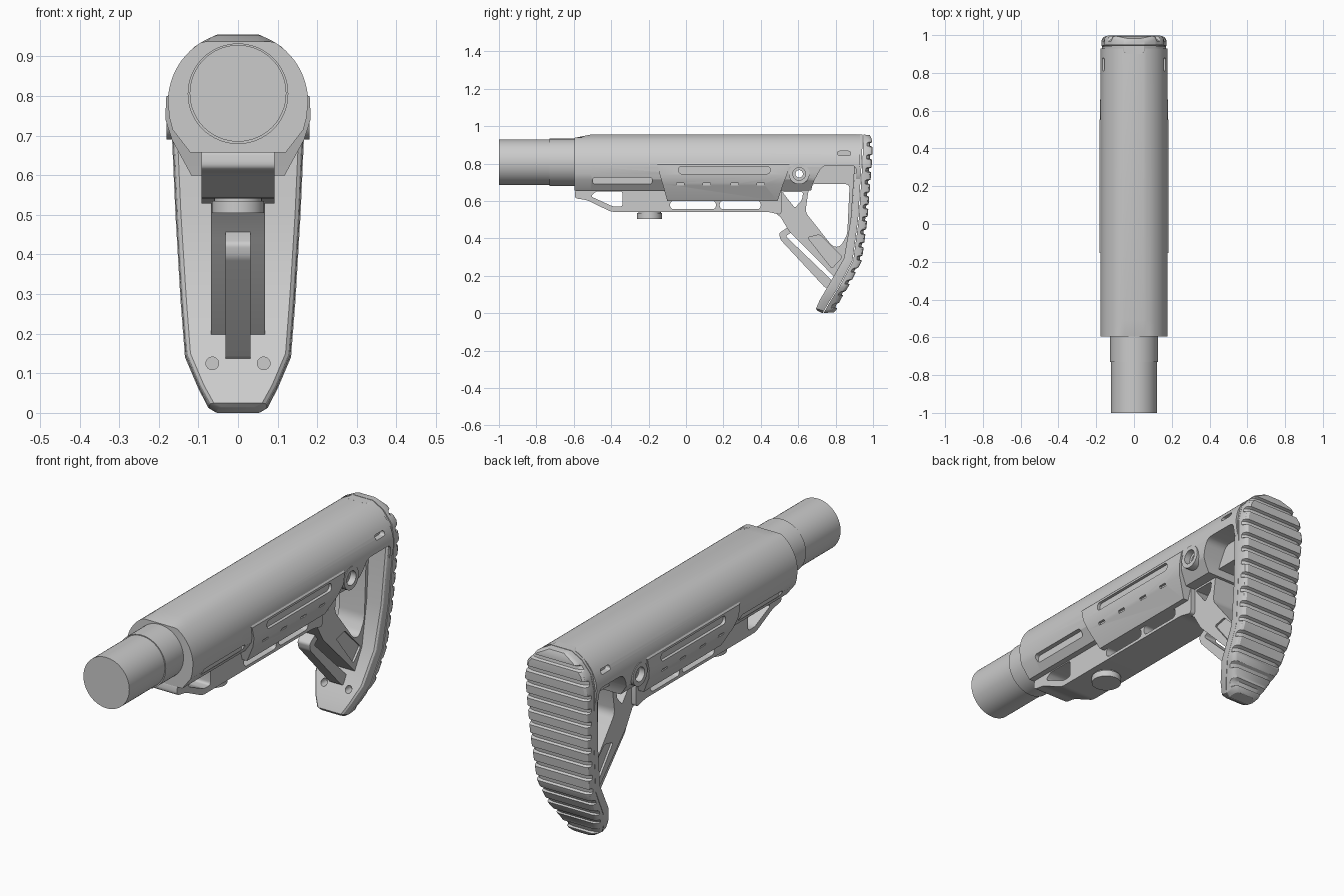
import bpy, bmesh, math
from mathutils import Vector

if "Cube" in bpy.data.objects:
    bpy.data.objects.remove(bpy.data.objects["Cube"])


def make(name, bm):
    bmesh.ops.recalc_face_normals(bm, faces=bm.faces)
    me = bpy.data.meshes.new(name)
    bm.to_mesh(me)
    bm.free()
    ob = bpy.data.objects.new(name, me)
    bpy.context.collection.objects.link(ob)
    return ob


def loft(name, rows):
    """Skin closed sections of equal point count and cap both ends."""
    bm = bmesh.new()
    vs = [[bm.verts.new(p) for p in r] for r in rows]
    n = len(rows[0])
    for a, b in zip(vs, vs[1:]):
        for i in range(n):
            j = (i + 1) % n
            bm.faces.new((a[i], a[j], b[j], b[i]))
    bm.faces.new(vs[0])
    bm.faces.new(vs[-1])
    return make(name, bm)


def prism(name, yz, x0, x1):
    return loft(name, [[(x, y, z) for y, z in yz] for x in (x0, x1)])


def rod(name, axis, r, a, b, c, n=48):
    """Cylinder along an axis between a and b; c is the centre on the other two axes."""
    rows = []
    for t in (a, b):
        row = []
        for i in range(n):
            k = 2 * math.pi * i / n
            p = [c[0] + r * math.cos(k), c[1] + r * math.sin(k)]
            p.insert("xyz".index(axis), t)
            row.append(p)
        rows.append(row)
    return loft(name, rows)


def rounded(pts, r, n=5):
    """Round polygon corners with short curves."""
    out = []
    for i, p in enumerate(pts):
        p, a, b = Vector(p), Vector(pts[i - 1]), Vector(pts[(i + 1) % len(pts)])
        s = p + (a - p).normalized() * min(r, (a - p).length * .49)
        e = p + (b - p).normalized() * min(r, (b - p).length * .49)
        for k in range(n + 1):
            t = k / n
            out.append(tuple(s * (1 - t) ** 2 + p * 2 * t * (1 - t) + e * t * t))
    return out


def slot(y0, y1, z0, z1):
    return rounded([(y0, z0), (y1, z0), (y1, z1), (y0, z1)], (z1 - z0) * .49)


def cut(target, cutters):
    for c in cutters:
        m = target.modifiers.new("cut", 'BOOLEAN')
        m.operation, m.solver, m.object = 'DIFFERENCE', 'EXACT', c
    dg = bpy.context.evaluated_depsgraph_get()
    me = bpy.data.meshes.new_from_object(target.evaluated_get(dg))
    target.modifiers.clear()
    target.data = me
    for c in cutters:
        bpy.data.objects.remove(c)


def side_cuts(yz, x0, x1=.3):
    return [prism("cutter", yz, s * x0, s * x1) for s in (-1, 1)]


def sling_hole():
    return ([rod("cutter", 'x', .02, -.3, .3, (.605, .745), 24)]
            + [rod("cutter", 'x', .034, s * .15, s * .3, (.605, .745), 32) for s in (-1, 1)])


# Buffer tube
rod("tube_front", 'y', .122, -1, -.72, (0, .807), 64)
rod("tube_collar", 'y', .127, -.73, -.45, (0, .806), 64)


# Main body shell
def body_section(y, top):
    a0 = math.acos(.05 / .177)
    half = [(.177 * math.cos(a0 * (1 - i / 14)), .785 + .177 * math.sin(a0 * (1 - i / 14))) for i in range(15)]
    half += [(.173, .745), (.165, .715), (.12, .657)]
    pts = half + [(-x, z) for x, z in reversed(half)]
    return [(x, y, min(z, top)) for x, z in pts]


body = loft("body", [body_section(-.595, .938), body_section(-.51, .955), body_section(.93, .955)])
rear = rounded([(.655, .6), (.68, .7), (.73, .79), (.91, .79), (.91, .6)], .03)
cut(body, [prism("cutter", rear, -.3, .3)]
    + side_cuts(slot(-.5, -.18, .69, .725), .146)
    + side_cuts(slot(-.04, .45, .745, .785), .168)
    + side_cuts(slot(.81, .88, .843, .866), .14) + sling_hole())

# Raised side skirt with groove and small ticks
skirt = loft("side_skirt", [[(-x, y0, z), (x, y0, z), (x, y1, z), (-x, y1, z)] for x, y0, y1, z in (
    (.174, -.155, .555, .805), (.182, -.152, .552, .795), (.183, -.14, .54, .74),
    (.167, -.125, .52, .69), (.118, -.1, .49, .6))])
ticks = []
for y in (-.03, .11, .26, .4):
    ticks += side_cuts([(y - .02, .683), (y + .02, .683), (y + .02, .695), (y - .02, .695)], .157)
cut(skirt, side_cuts(slot(-.04, .45, .745, .785), .168) + ticks)

# Lower rail with windows
rail = prism("lower_rail", rounded([(-.59, .67), (-.597, .615), (-.53, .605), (-.4, .542),
                                    (.44, .542), (.51, .525), (.51, .67)], .02), -.092, .092)
guard = rounded([(-.51, .625), (-.48, .652), (-.34, .652), (-.34, .57), (-.39, .57)], .015)
cut(rail, [prism("cutter", p, -.3, .3) for p in
           (guard, slot(-.085, .16, .556, .601), slot(.18, .4, .556, .601))])

# Adjustment knob
rod("knob_stem", 'z', .06, .53, .62, (0, -.195))
rod("knob_cap", 'z', .066, .505, .535, (0, -.195))

# Rear frame and diagonal strut
frame = prism("rear_frame", [(.42, .68), (.42, .545), (.47, .54), (.505, .515), (.55, .44), (.8, .187),
                             (.87, .3), (.905, .5), (.925, .82), (.56, .82)], -.068, .068)
window = rounded([(.66, .69), (.638, .54), (.785, .355), (.825, .355), (.862, .42), (.875, .69)], .025)
small = rounded([(.515, .648), (.627, .648), (.62, .605), (.582, .563)], .012)
panel = rounded([(.65, .405), (.715, .42), (.835, .3), (.78, .24)], .012)
cut(frame, [prism("cutter", p, -.3, .3) for p in (window, small)]
    + side_cuts(panel, .058) + sling_hole())

# Thin bar in front of the strut
prism("strut_bar", rounded([(.56, .47), (.497, .428), (.505, .393), (.745, .135), (.79, .15), (.775, .18),
                            (.533, .412), (.575, .44)], .012), -.032, .032)

# Sling sockets
for s, side in ((-1, "left"), (1, "right")):
    boss = rod("sling_socket_" + side, 'x', .055, s * .06, s * .18, (.605, .745))
    cut(boss, sling_hole())

# Butt plate and pad share one path: t, plate front yz, seam yz, pad back yz, half width
KEYS = [
    (0, .9, .955, .945, .955, .983, .953, .055), (.03, .9, .925, .944, .925, .995, .925, .11),
    (.09, .9, .87, .942, .87, .997, .87, .155), (.17, .9, .79, .938, .79, .993, .79, .171),
    (.48, .88, .5, .92, .5, .97, .5, .158), (.7, .845, .295, .89, .28, .94, .28, .145),
    (.85, .762, .15, .815, .14, .87, .145, .134), (.94, .715, .07, .765, .06, .825, .07, .1),
    (.985, .695, .025, .737, .012, .805, .02, .075), (1, .7, .015, .73, .0, .79, .005, .055)]


def path(t):
    for a, b in zip(KEYS, KEYS[1:]):
        if t <= b[0]:
            k = (t - a[0]) / (b[0] - a[0])
            return [p + (q - p) * k for p, q in zip(a, b)]
    return list(KEYS[-1])


def section(a, b, w, c, depth=0.0):
    """Cross-section from yz point a to yz point b with a chamfered far edge."""
    a, b = Vector(a), Vector(b)
    o = b - (b - a).normalized() * depth
    m = a.lerp(b, .6 if not depth else .4)
    half = [(w, a), (w, m), (w - c * .35, m.lerp(o, .65)), (w - c, o)]
    return [(x, *p) for x, p in half] + [(-x, *p) for x, p in reversed(half)]


key_ts = [k[0] for k in KEYS]
plate_rows = []
for t in key_ts:
    k = path(t)
    plate_rows.append(section(k[3:5], k[1:3], k[7] - .002, .012))
plate = loft("butt_plate", plate_rows)
cut(plate, [rod("cutter", 'y', .016, .6, .785, (s * .065, .125), 24) for s in (-1, 1)])

# Ribbed rubber pad, grooves deepen at the edges
grooves = [.055 + .07 * i for i in range(14)]
ts = sorted(set(key_ts + [g + d for g in grooves for d in (-.014, -.008, .008, .014)]))
pad_rows = []
for t in ts:
    k = path(t)
    inside = any(abs(t - g) < .0085 for g in grooves)
    seam = Vector(k[3:5]).lerp(Vector(k[5:7]), .08)
    pad_rows.append(section(seam, k[5:7], k[7], .036 if inside else .016, .012 if inside else 0))
loft("butt_pad", pad_rows)

# Smooth curved surfaces, keep edges sharp
bpy.ops.object.select_all(action='SELECT')
bpy.context.view_layer.objects.active = body
bpy.ops.object.shade_smooth_by_angle(angle=math.radians(28))
